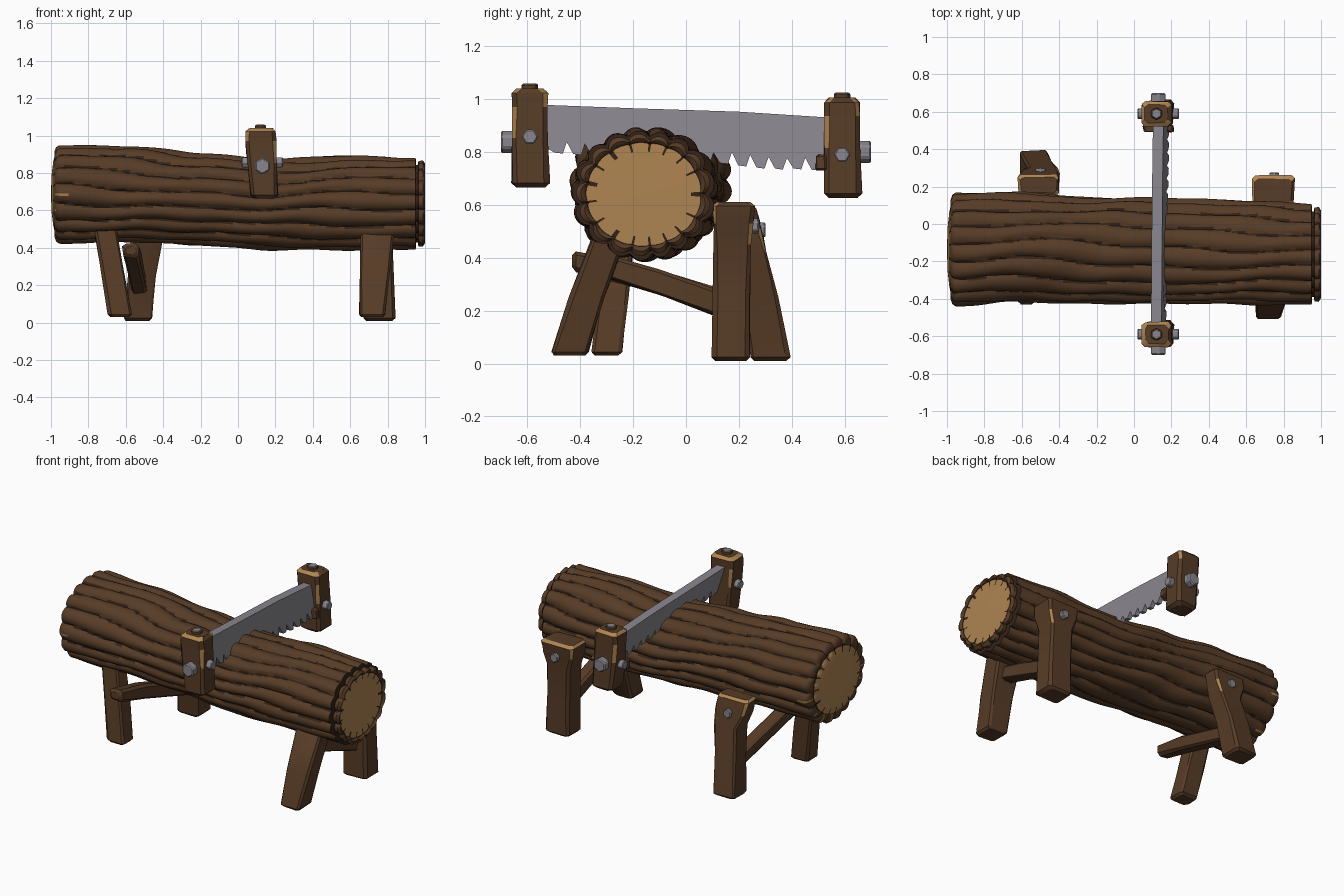
import bpy, bmesh, math, random
from mathutils import Vector

random.seed(4)
cube = bpy.data.objects.get("Cube")
if cube:
    bpy.data.objects.remove(cube, do_unlink=True)


def material(name, rgb):
    m = bpy.data.materials.new(name)
    m.use_nodes = True
    m.diffuse_color = (*rgb, 1)
    bsdf = next(n for n in m.node_tree.nodes if n.type == 'BSDF_PRINCIPLED')
    bsdf.inputs["Base Color"].default_value = (*rgb, 1)
    return m


BARK, DARK, TAN, METAL = range(4)
MATS = [material("brown bark", (0.095, 0.045, 0.02)),
        material("dark groove", (0.035, 0.017, 0.009)),
        material("cut wood", (0.43, 0.235, 0.085)),
        material("grey metal", (0.25, 0.24, 0.27))]


def finish(name, bm, angle=35):
    bmesh.ops.recalc_face_normals(bm, faces=bm.faces)
    me = bpy.data.meshes.new(name)
    bm.to_mesh(me)
    bm.free()
    for m in MATS:
        me.materials.append(m)
    ob = bpy.data.objects.new(name, me)
    bpy.context.collection.objects.link(ob)
    bpy.ops.object.select_all(action='DESELECT')
    ob.select_set(True)
    bpy.context.view_layer.objects.active = ob
    bpy.ops.object.shade_smooth_by_angle(angle=math.radians(angle))
    return ob


def skin(bm, rings, rule):
    """Bridge vertex rings; rule(ring, side) gives the material."""
    n = len(rings[0])
    for i in range(len(rings) - 1):
        for j in range(n):
            k = (j + 1) % n
            f = bm.faces.new((rings[i][j], rings[i][k], rings[i + 1][k], rings[i + 1][j]))
            f.material_index = rule(i, j)


# Log: stations along x hold centre y, centre z, half width, half height
STATIONS = [(-0.96, -0.135, 0.690, 0.305, 0.265), (-0.6, -0.125, 0.685, 0.295, 0.258),
            (-0.2, -0.140, 0.660, 0.285, 0.250), (0.2, -0.145, 0.632, 0.285, 0.245),
            (0.6, -0.150, 0.640, 0.280, 0.256), (0.95, -0.160, 0.640, 0.272, 0.245)]


def station(x):
    x = min(max(x, STATIONS[0][0]), STATIONS[-1][0])
    for a, b in zip(STATIONS, STATIONS[1:]):
        if x <= b[0]:
            t = (x - a[0]) / (b[0] - a[0])
            t = t * t * (3 - 2 * t)
            return [p + (q - p) * t for p, q in zip(a[1:], b[1:])]


def ridge(x, a):
    w = a + 0.07 * math.sin(3 * x + 2 * a) + 0.035 * math.sin(9 * x + 3 * a + 1)
    return abs(math.sin(8.5 * w))


SIDES, STEPS = 144, 80
# each ring: x, scale, ridge strength, colour of the band after it
left_end = [(-1.0, 0.04, 0, TAN), (-0.996, 0.4, 0, TAN), (-0.988, 0.64, 0, "crack"),
            (-0.98, 0.77, 0.2, DARK), (-0.975, 0.78, 0.5, BARK), (-0.982, 0.86, 0.8, BARK),
            (-0.972, 0.96, 1, BARK)]
body = [(-0.955 + 1.905 * i / STEPS, 1, 1, BARK) for i in range(STEPS + 1)]
right_end = [(0.952, 0.85, 1, DARK), (0.963, 0.85, 1, DARK), (0.964, 0.93, 1, BARK),
             (0.988, 0.94, 1, BARK), (1.0, 0.87, 0.8, BARK), (0.992, 0.81, 0.4, DARK),
             (0.985, 0.8, 0.2, "crack"), (0.985, 0.66, 0, TAN), (0.987, 0.04, 0, TAN)]
body[-1] = (0.95, 1, 1, DARK)
profile = left_end + body + right_end

bm = bmesh.new()
rings = []
for x, s, strength, _ in profile:
    cy, cz, ry, rz = station(x)
    ring = []
    for j in range(SIDES):
        a = math.tau * j / SIDES
        r = 1 - strength * 0.11 * (1 - ridge(x, a) ** 0.6)
        r += strength * (0.012 * math.sin(7 * x + 3 * a) + 0.01 * math.sin(17 * x + 5 * a))
        ring.append(bm.verts.new((x, cy + ry * s * r * math.cos(a), cz + rz * s * r * math.sin(a))))
    rings.append(ring)


def log_rule(i, j):
    x, _, _, band = profile[i]
    groove = ridge(x, math.tau * (j + 0.5) / SIDES)
    if band == "crack":
        return DARK if groove < 0.2 else TAN
    if band == BARK:
        # worn lips at the left end
        if x < -0.93 and 0.93 < groove and j % 4 == 0:
            return TAN
        return DARK if groove < 0.17 else BARK
    return band


skin(bm, rings, log_rule)
for end, band in ((rings[0], TAN), (rings[-1], TAN)):
    bm.faces.new(end).material_index = band
finish("log", bm, 50)


# Beams: chamfered rectangles lofted through (x, y, z, half a, half b)
def beam(name, sections, axis='Z', worn=None, bevel=0.014):
    first, last = sections[0], sections[-1]
    unit = 2 if axis == 'Z' else 1

    def cap(sec, toward):
        c = list(sec)
        d = bevel if toward[unit] > sec[unit] else -bevel
        inner = list(sec)
        inner[unit] += d
        c[3], c[4] = c[3] - bevel, c[4] - bevel
        return c, inner

    c0, i0 = cap(first, sections[1])
    c1, i1 = cap(last, sections[-2])
    secs = [c0, i0, *sections[1:-1], i1, c1]
    bm = bmesh.new()
    rings = []
    for x, y, z, a, b in secs:
        k = bevel
        corners = [(a, -b + k), (a, b - k), (a - k, b), (k - a, b),
                   (-a, b - k), (-a, k - b), (k - a, -b), (a - k, -b)]
        ring = []
        for u, v in corners:
            u += random.uniform(-0.004, 0.004)
            v += random.uniform(-0.004, 0.004)
            co = (x + u, y + v, z) if axis == 'Z' else (x + u, y, z + v)
            ring.append(bm.verts.new(co))
        rings.append(ring)

    def rule(i, j):
        if not worn:
            return BARK
        if i == len(secs) - 2:
            return TAN if j != 0 else BARK
        if j % 2 and i >= worn and (i + j // 2) % 2:
            return TAN
        return BARK

    skin(bm, rings, rule)
    bm.faces.new(rings[0])
    bm.faces.new(rings[-1])
    return finish(name, bm, 30)


beam("back_leg_left", [(0.755, 0.17, 0.01, 0.085, 0.07), (0.75, 0.172, 0.25, 0.08, 0.068),
                       (0.745, 0.175, 0.45, 0.082, 0.072), (0.745, 0.178, 0.53, 0.105, 0.076),
                       (0.745, 0.18, 0.61, 0.112, 0.078)], worn=3)
beam("back_leg_right", [(-0.535, 0.318, 0.01, 0.078, 0.075), (-0.515, 0.28, 0.25, 0.076, 0.066),
                        (-0.49, 0.245, 0.42, 0.08, 0.062), (-0.505, 0.228, 0.51, 0.105, 0.058),
                        (-0.51, 0.21, 0.6, 0.11, 0.055)], worn=3)
beam("front_leg_left", [(0.718, -0.44, 0.03, 0.07, 0.07), (0.73, -0.375, 0.25, 0.08, 0.066),
                        (0.745, -0.285, 0.5, 0.088, 0.064)])
beam("front_leg_right", [(-0.63, -0.3, 0.03, 0.064, 0.056), (-0.665, -0.275, 0.25, 0.062, 0.056),
                         (-0.71, -0.25, 0.52, 0.06, 0.056)])
beam("brace_right", [(-0.575, -0.43, 0.385, 0.042, 0.036), (-0.56, -0.2, 0.335, 0.042, 0.046),
                     (-0.53, 0.26, 0.2, 0.04, 0.048)], axis='Y')
beam("brace_left", [(0.73, -0.36, 0.38, 0.04, 0.044), (0.735, -0.1, 0.305, 0.042, 0.048),
                    (0.74, 0.15, 0.22, 0.04, 0.05)], axis='Y')


# Bolts: bevelled six-sided heads
def bolt(name, loc, axis, radius, depth, colour=METAL):
    bm = bmesh.new()
    bmesh.ops.create_cone(bm, cap_ends=True, segments=6, radius1=radius, radius2=radius, depth=depth)
    bmesh.ops.bevel(bm, geom=bm.edges[:], offset=radius * 0.15, segments=1, affect='EDGES')
    turn = Vector((0, 0, 1)).rotation_difference(Vector(axis)).to_matrix()
    for v in bm.verts:
        v.co = turn @ v.co + Vector(loc)
    for f in bm.faces:
        f.material_index = colour
    finish(name, bm, 25)


bolt("leg_bolt_left", (0.75, 0.25, 0.52), (0, 1, 0), 0.03, 0.05)
bolt("leg_bolt_right", (-0.5, 0.275, 0.505), (0, 1, 0), 0.03, 0.05)

# Saw handles with their bolts
for side, label, top, low in ((-1, "front", 1.04, 0.665), (1, "back", 1.005, 0.625)):
    y = 0.59 * side
    mid = (top + low) / 2
    beam(label + "_handle", [(0.14, y + 0.003, low, 0.072, 0.07), (0.13, y, mid, 0.078, 0.068),
                             (0.123, y, top - 0.07, 0.08, 0.066),
                             (0.12, y, top, 0.08, 0.066)], worn=2, bevel=0.018)
    bolt(label + "_handle_peg", (0.12, y, top + 0.005), (0, 0, 1), 0.034, 0.024, BARK)
    bolt(label + "_peg_cap", (0.12, y, top + 0.015), (0, 0, 1), 0.03, 0.008)
    bolt(label + "_end_bolt", (0.13, y + 0.085 * side, mid - 0.015), (0, 1, 0), 0.045, 0.05)
    for s in (-1, 1):
        bolt(label + "_side_bolt", (0.13 + 0.09 * s, y, mid + 0.005 - 0.03 * (side > 0)),
             (1, 0, 0), 0.031, 0.04)
beam("blade_clamp", [(0.13, 0.51, 0.73, 0.08, 0.022), (0.13, 0.51, 0.79, 0.08, 0.022)], bevel=0.008)

# Saw blade: toothed outline, leaning slightly
outline = [(-0.54, 0.978), (-0.2, 0.965), (0.2, 0.952), (0.54, 0.93)]
teeth = 15
for i in range(teeth):
    y = 0.52 - 1.04 * i / teeth
    tip = 0.765 - 0.065 * y + random.uniform(-0.006, 0.006)
    outline += [(y, tip + 0.04), (y - 0.015, tip - 0.004), (y - 0.045, tip)]
outline.append((-0.54, 0.82))

bm = bmesh.new()
faces = []
for s in (-1, 1):
    verts = []
    for y, z in outline:
        half = 0.028 if z > 0.9 else 0.014
        verts.append(bm.verts.new((0.125 + (0.95 - z) * 0.22 + s * half, y, z)))
    faces.append(verts)
    bm.faces.new(verts)
skin(bm, faces, lambda i, j: METAL)
for f in bm.faces:
    f.material_index = METAL
finish("saw_blade", bm, 30)
